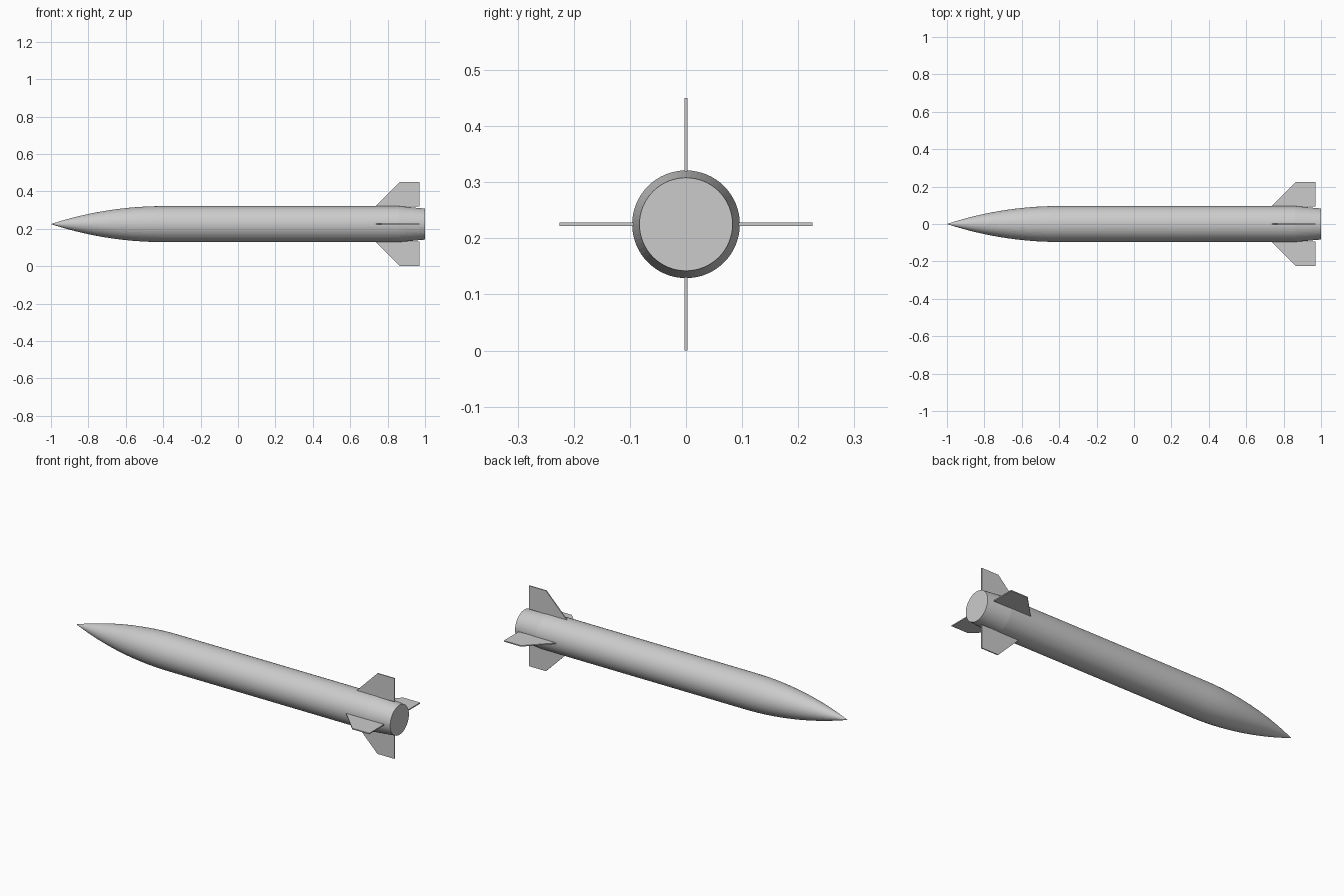
import bpy
import bmesh
import math
from mathutils import Matrix

cube = bpy.data.objects.get("Cube")
if cube:
    bpy.data.objects.remove(cube, do_unlink=True)

AXIS_Z = 0.225
RADIUS = 0.096
SIDES = 64

grey = bpy.data.materials.new("light grey")
grey.use_nodes = True
colour = (0.6, 0.6, 0.6, 1)
grey.diffuse_color = colour
grey.node_tree.nodes["Principled BSDF"].inputs["Base Color"].default_value = colour


def add_object(name, bm):
    bmesh.ops.recalc_face_normals(bm, faces=bm.faces)
    mesh = bpy.data.meshes.new(name)
    bm.to_mesh(mesh)
    bm.free()
    mesh.materials.append(grey)
    obj = bpy.data.objects.new(name, mesh)
    obj.location.z = AXIS_Z
    bpy.context.collection.objects.link(obj)
    return obj


# Body: tangent ogive nose, straight tube and tapered tail, turned about x
nose_length = 0.6
arc = (RADIUS ** 2 + nose_length ** 2) / (2 * RADIUS)
profile = []
for i in range(25):
    d = nose_length * (1 - i / 24)
    profile.append((-1 + nose_length - d, math.sqrt(arc ** 2 - d ** 2) + RADIUS - arc))
profile += [(0.86, RADIUS), (1, 0.083), (1, 0)]

bm = bmesh.new()
verts = [bm.verts.new((x, 0, r)) for x, r in profile]
edges = [bm.edges.new(pair) for pair in zip(verts, verts[1:])]
bmesh.ops.spin(bm, geom=verts + edges, cent=(0, 0, 0), axis=(1, 0, 0),
               angle=math.tau, steps=SIDES, use_duplicate=False)
bmesh.ops.remove_doubles(bm, verts=bm.verts, dist=0.00005)
body = add_object("body", bm)
bpy.context.view_layer.objects.active = body
body.select_set(True)
bpy.ops.object.shade_smooth_by_angle(angle=math.radians(4))

# Four swept tail fins: flat plates around the tail
outline = [(0.735, 0.094), (0.865, 0.225), (0.97, 0.225), (0.97, 0.094)]
thickness = 0.006
for i, name in enumerate(("top_fin", "right_fin", "bottom_fin", "left_fin")):
    bm = bmesh.new()
    plate = bm.faces.new([bm.verts.new((x, -thickness / 2, r)) for x, r in outline])
    side = bmesh.ops.extrude_face_region(bm, geom=[plate])
    moved = [g for g in side["geom"] if isinstance(g, bmesh.types.BMVert)]
    bmesh.ops.translate(bm, verts=moved, vec=(0, thickness, 0))
    bmesh.ops.rotate(bm, verts=bm.verts, cent=(0, 0, 0),
                     matrix=Matrix.Rotation(i * math.pi / 2, 3, "X"))
    add_object(name, bm)
